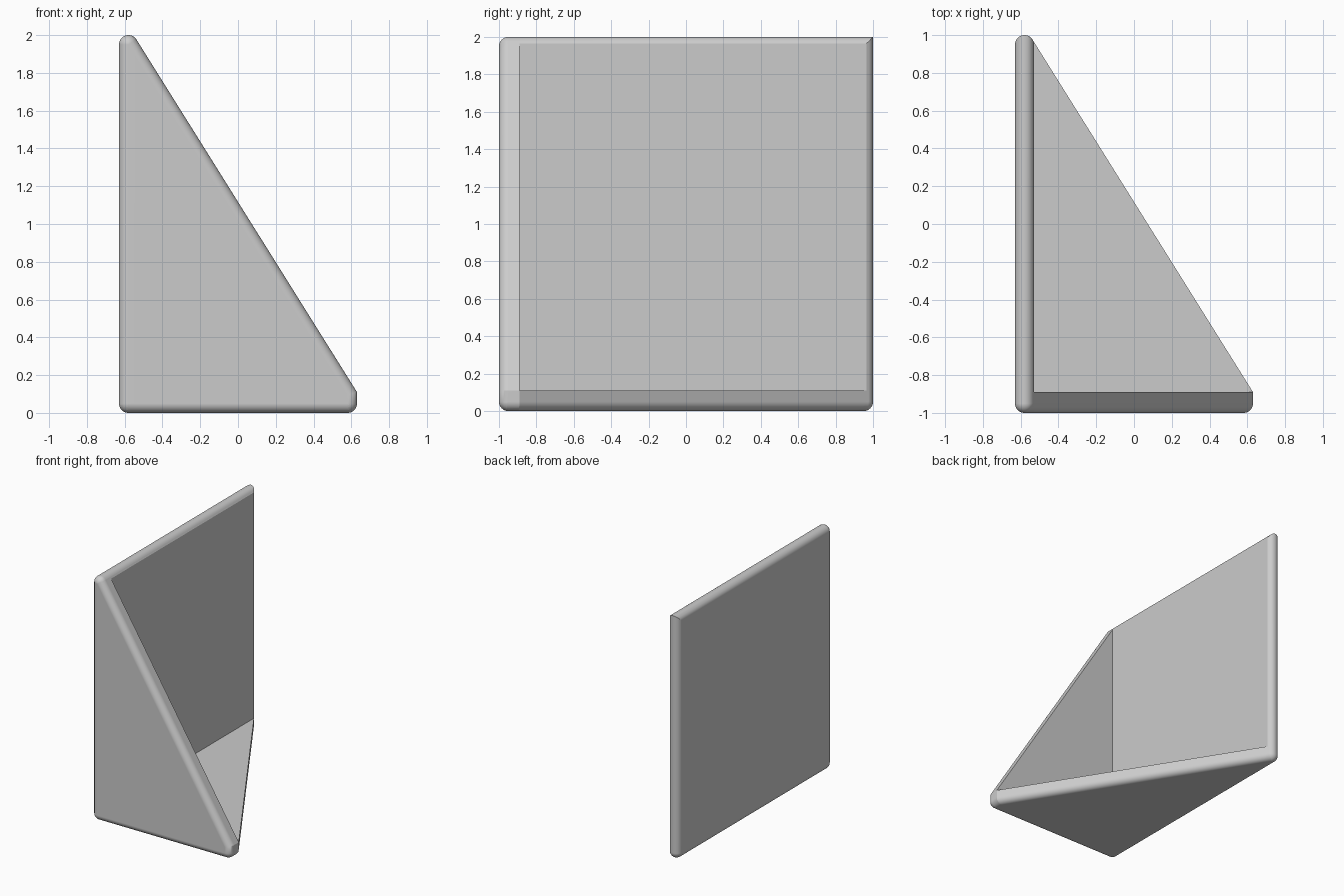
import bpy, bmesh, math
from mathutils import Vector

cube = bpy.data.objects.get("Cube")
if cube:
    bpy.data.objects.remove(cube, do_unlink=True)

R = 0.05                 # edge rounding
HALF = 0.63              # half width in x
WALL = 0.11              # height of the blunt tip
STEPS = 8

grey = bpy.data.materials.new("plain grey")
grey.use_nodes = True
grey.diffuse_color = (0.6, 0.6, 0.6, 1)
grey.node_tree.nodes["Principled BSDF"].inputs["Base Color"].default_value = (0.6, 0.6, 0.6, 1)

# Slope from the rounded top down to the blunt tip, in the x-z plane
in_x = HALF - R
top = Vector((-in_x, 2 - R))
tip = Vector((HALF, WALL))
run = tip - top
slope = math.atan2(run.y, run.x) + math.acos(R / run.length)
inner_tip = Vector((in_x, WALL - R * (1 - math.cos(slope)) / math.sin(slope)))


def swap(p):
    """Exchange the upright and the depth direction."""
    return Vector((p.x, p.z - 1, p.y + 1))


def outline_points():
    pts = []
    # Rounded corners, with the slope angle among the ring steps
    turns = [i * math.pi / (2 * STEPS) for i in range(4 * STEPS)] + [slope]
    lifts = [i * math.pi / (2 * STEPS) for i in range(-STEPS, STEPS + 1)]
    for c in ((-in_x, R - 1, R), (in_x, R - 1, R), (-in_x, R - 1, 2 - R)):
        for t in turns:
            for l in lifts:
                d = Vector((math.cos(l) * math.cos(t), math.sin(l), math.cos(l) * math.sin(t)))
                p = Vector(c) + R * d
                pts += [p, swap(p)]
    # Mitred corner where the two rounded free edges meet
    for i in range(2 * STEPS + 1):
        a = slope + (math.pi - slope) * i / (2 * STEPS)
        s = R * math.sin(a)
        pts.append(Vector((-in_x + R * math.cos(a), 1 - R + s, 2 - R + s)))
    # Blunt tip
    pts.append(Vector((HALF, WALL - 1, WALL)))
    for i in range(STEPS + 1):
        a = i * math.pi / (2 * STEPS)
        q = inner_tip.lerp(tip, math.cos(a))
        p = Vector((q.x, R - 1 - R * math.sin(a), q.y))
        pts += [p, swap(p)]
    return pts


def panel(name, cuts):
    """Rounded corner solid trimmed by planes; each cut is (point, normal to drop)."""
    bm = bmesh.new()
    for p in outline_points():
        bm.verts.new(p)
    bmesh.ops.remove_doubles(bm, verts=bm.verts[:], dist=1e-4)
    hull = bmesh.ops.convex_hull(bm, input=bm.verts[:])
    loose = set(hull["geom_interior"]) | set(hull["geom_unused"])
    bmesh.ops.delete(bm, geom=[v for v in loose if isinstance(v, bmesh.types.BMVert)], context='VERTS')
    bmesh.ops.dissolve_limit(bm, angle_limit=math.radians(0.5), verts=bm.verts[:], edges=bm.edges[:])
    for co, no in cuts:
        bmesh.ops.bisect_plane(bm, geom=bm.verts[:] + bm.edges[:] + bm.faces[:], dist=1e-5,
                               plane_co=co, plane_no=no, clear_outer=True)
        bmesh.ops.holes_fill(bm, edges=[e for e in bm.edges if e.is_boundary], sides=0)
    bmesh.ops.recalc_face_normals(bm, faces=bm.faces[:])
    mesh = bpy.data.meshes.new(name)
    bm.to_mesh(mesh)
    bm.free()
    mesh.materials.append(grey)
    obj = bpy.data.objects.new(name, mesh)
    bpy.context.collection.objects.link(obj)
    bpy.ops.object.select_all(action='DESELECT')
    obj.select_set(True)
    bpy.context.view_layer.objects.active = obj
    bpy.ops.object.shade_smooth_by_angle(angle=math.radians(25))
    weighted = obj.modifiers.new("even shading", 'WEIGHTED_NORMAL')
    weighted.keep_sharp = True


corner = Vector((-HALF + 2 * R, WALL - 1, WALL))
X, Y, Z = Vector((1, 0, 0)), Vector((0, 1, 0)), Vector((0, 0, 1))

panel("square_side_panel", [(corner, X)])
panel("triangular_front_panel", [(corner, -X), (corner, Y)])
panel("triangular_base_panel", [(corner, -X), (corner, -Y), (corner, Z)])
